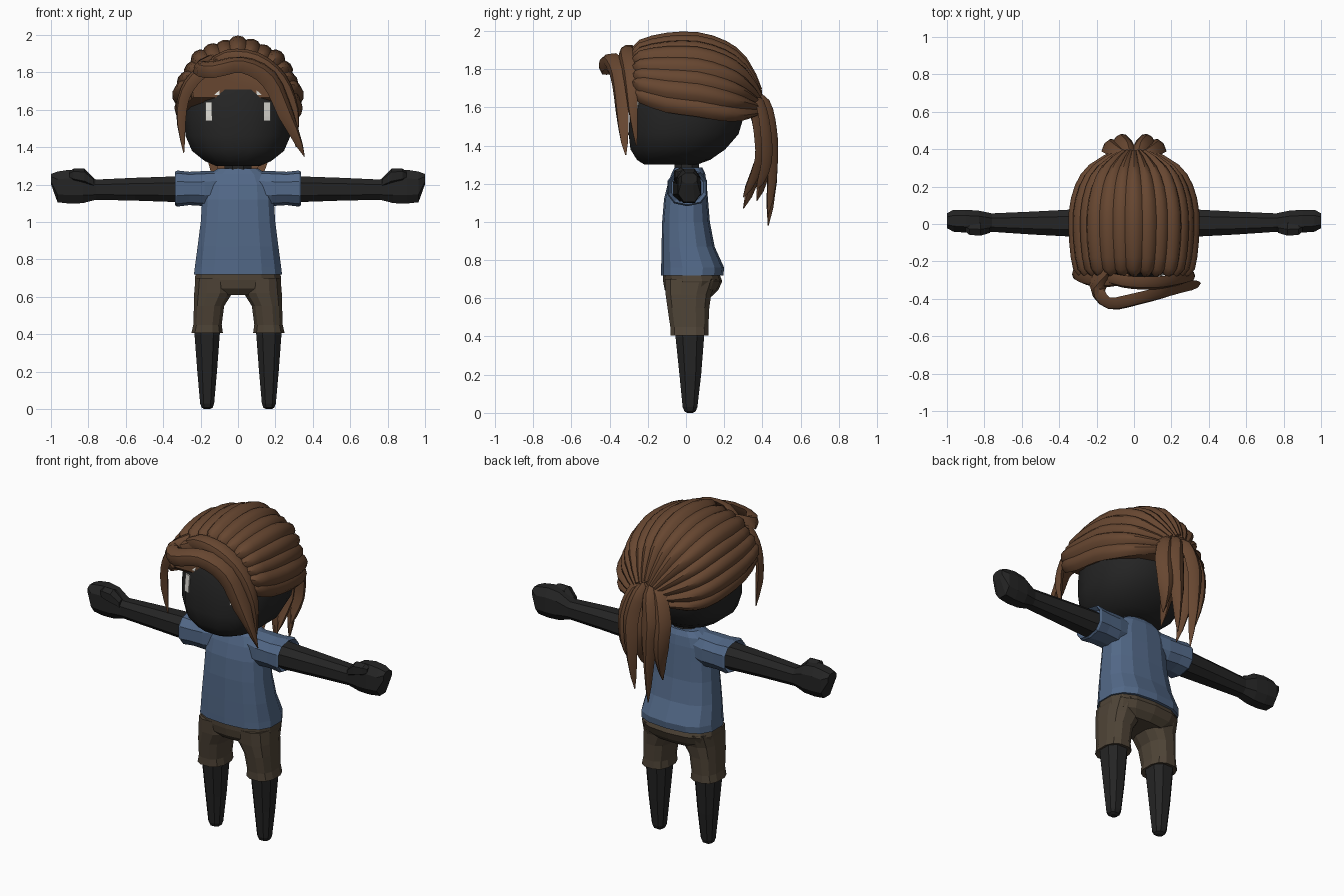
import bpy, bmesh, math
from mathutils import Vector as V
from mathutils.bvhtree import BVHTree


def material(name, *rgb):
    m = bpy.data.materials.new(name)
    m.diffuse_color = (*rgb, 1)
    return m


SKIN = material("black skin", 0.018, 0.018, 0.018)
HAIR = material("brown hair", 0.135, 0.062, 0.030)
SHIRT = material("blue cloth", 0.085, 0.140, 0.245)
SHORTS = material("olive brown cloth", 0.078, 0.058, 0.038)
WHITE = material("off white", 0.68, 0.67, 0.63)


def loft(name, rings, mat, smooth=False):
    """Skin a list of equal rings and close both ends."""
    bm = bmesh.new()
    vs = [[bm.verts.new(p) for p in r] for r in rings]
    n = len(rings[0])
    for a, b in zip(vs, vs[1:]):
        for i in range(n):
            bm.faces.new((a[i], a[(i + 1) % n], b[(i + 1) % n], b[i]))
    bm.faces.new(vs[0])
    bm.faces.new(vs[-1])
    bmesh.ops.recalc_face_normals(bm, faces=bm.faces)
    me = bpy.data.meshes.new(name)
    bm.to_mesh(me)
    bm.free()
    me.materials.append(mat)
    ob = bpy.data.objects.new(name, me)
    bpy.context.collection.objects.link(ob)
    if smooth:
        bpy.context.view_layer.objects.active = ob
        ob.select_set(True)
        bpy.ops.object.shade_smooth_by_angle(angle=math.radians(35))
        ob.select_set(False)
    return ob


def oval(n, power):
    """Unit rounded outline; a power below 1 makes it boxier."""
    for i in range(n):
        a = 2 * math.pi * (i + 0.5) / n
        c, s = math.cos(a), math.sin(a)
        yield (math.copysign(abs(c) ** power, c), math.copysign(abs(s) ** power, s))


def upright(rows, n=12, power=0.8):
    """Rows are z, x centre, x radius, front y, back y."""
    return [[V((cx + rx * u, (y0 + y1) / 2 + (y1 - y0) / 2 * v, z)) for u, v in oval(n, power)]
            for z, cx, rx, y0, y1 in rows]


def sideways(rows, s, n=8, power=0.8):
    """Rows are x, front y, back y, bottom z, top z; s picks the side."""
    return [[V((s * x, (y0 + y1) / 2 + (y1 - y0) / 2 * u, (z0 + z1) / 2 + (z1 - z0) / 2 * v))
             for u, v in oval(n, power)] for x, y0, y1, z0, z1 in rows]


# Head and neck
head = loft("head", upright([
    (1.30, 0, 0.12, -0.22, 0.06), (1.325, 0, 0.18, -0.26, 0.13), (1.38, 0, 0.25, -0.295, 0.21),
    (1.46, 0, 0.285, -0.305, 0.28), (1.56, 0, 0.295, -0.30, 0.31), (1.67, 0, 0.29, -0.285, 0.31),
    (1.76, 0, 0.26, -0.25, 0.29), (1.84, 0, 0.19, -0.19, 0.22), (1.89, 0, 0.08, -0.08, 0.10)],
    16, 0.85), SKIN, True)
loft("neck", upright([(1.22, 0, 0.085, -0.06, 0.08), (1.34, 0, 0.075, -0.07, 0.07)], 8, 1), SKIN)

# Shirt body
loft("shirt", upright([
    (0.72, 0, 0.24, -0.13, 0.195), (0.76, 0, 0.235, -0.13, 0.20), (0.87, 0, 0.22, -0.128, 0.15),
    (1.00, 0, 0.203, -0.125, 0.125), (1.12, 0, 0.195, -0.115, 0.115), (1.20, 0, 0.19, -0.095, 0.108),
    (1.255, 0, 0.16, -0.075, 0.10), (1.285, 0, 0.11, -0.06, 0.085)], 14, 0.75), SHIRT)

# Shorts seat
loft("shorts_seat", upright([
    (0.74, 0, 0.23, -0.12, 0.17), (0.69, 0, 0.235, -0.12, 0.19),
    (0.645, 0, 0.225, -0.112, 0.17), (0.61, 0, 0.17, -0.08, 0.135)], 14, 0.75), SHORTS)

for s, side in ((-1, "left"), (1, "right")):
    # Sleeve, arm, hand and thumb
    loft(side + "_sleeve", sideways([
        (0.08, -0.07, 0.09, 1.10, 1.275), (0.18, -0.09, 0.105, 1.085, 1.272),
        (0.26, -0.095, 0.11, 1.09, 1.268), (0.325, -0.10, 0.115, 1.082, 1.275),
        (0.337, -0.095, 0.11, 1.09, 1.268), (0.31, -0.08, 0.095, 1.11, 1.25)], s, 10), SHIRT)
    loft(side + "_arm", sideways([
        (0.28, -0.075, 0.085, 1.10, 1.25), (0.55, -0.06, 0.07, 1.11, 1.24),
        (0.76, -0.045, 0.06, 1.115, 1.23), (0.83, -0.05, 0.075, 1.095, 1.275),
        (0.90, -0.05, 0.08, 1.092, 1.285), (0.965, -0.045, 0.08, 1.10, 1.275),
        (1.0, -0.025, 0.06, 1.20, 1.258)], s), SKIN)
    loft(side + "_thumb", sideways([
        (0.77, -0.05, 0.01, 1.185, 1.235), (0.82, -0.067, 0.01, 1.20, 1.285),
        (0.88, -0.062, 0.01, 1.215, 1.285), (0.90, -0.045, 0.01, 1.23, 1.27)], s, 6), SKIN)
    # Shorts leg and bare leg
    loft(side + "_shorts_leg", upright([
        (0.70, s * 0.13, 0.10, -0.115, 0.165), (0.62, s * 0.132, 0.105, -0.11, 0.135),
        (0.55, s * 0.155, 0.083, -0.10, 0.125), (0.45, s * 0.163, 0.078, -0.085, 0.12),
        (0.405, s * 0.165, 0.087, -0.085, 0.122), (0.41, s * 0.165, 0.07, -0.06, 0.10)]), SHORTS)
    loft(side + "_leg", upright([
        (0.46, s * 0.165, 0.072, -0.06, 0.10), (0.40, s * 0.165, 0.072, -0.06, 0.10),
        (0.20, s * 0.165, 0.056, -0.038, 0.083), (0.03, s * 0.165, 0.04, -0.02, 0.062),
        (0.008, s * 0.165, 0.032, -0.01, 0.052), (0, s * 0.165, 0.018, 0.005, 0.037)], 8), SKIN)

# Eyes and brows: thin plates laid on the face
face = BVHTree.FromPolygons([v.co for v in head.data.vertices],
                            [p.vertices for p in head.data.polygons])


def plate(name, x, z, w, h):
    rings = []
    for k in range(5):
        if h > w:
            edge = [(x - w / 2, z - h / 2 + h * k / 4), (x + w / 2, z - h / 2 + h * k / 4)]
        else:
            edge = [(x - w / 2 + w * k / 4, z - h / 2), (x - w / 2 + w * k / 4, z + h / 2)]
        hits = [face.ray_cast(V((a, -2, b)), V((0, 1, 0)))[0] for a, b in edge]
        front = [p + V((0, -0.009, 0)) for p in hits]
        rings.append([hits[0], hits[1], front[1], front[0]])
    loft(name, rings, WHITE)


for s, side in ((-1, "left"), (1, "right")):
    plate(side + "_eye", s * 0.157, 1.59, 0.036, 0.10)
    plate(side + "_brow", s * 0.16, 1.695, 0.12, 0.03)


# Hair
CENTRE = V((0, 0.03, 1.6))


def strand(name, path, widths, thick=0.03, steps=3):
    """Ridged tapering lock along a smoothed path, facing away from the head."""
    pts = [V(p) for p in path]
    line = []
    for i in range(len(pts) - 1):
        a, b, c, d = pts[max(i - 1, 0)], pts[i], pts[i + 1], pts[min(i + 2, len(pts) - 1)]
        for k in range(steps):
            t = k / steps
            p = 0.5 * (2 * b + (c - a) * t + (2 * a - 5 * b + 4 * c - d) * t * t
                       + (3 * b - a - 3 * c + d) * t ** 3)
            line.append((p, widths[i] + (widths[i + 1] - widths[i]) * t))
    line.append((pts[-1], widths[-1]))
    rings = []
    for i, (p, w) in enumerate(line):
        tan = (line[min(i + 1, len(line) - 1)][0] - line[max(i - 1, 0)][0]).normalized()
        out = p - CENTRE
        out = (out - tan * out.dot(tan)).normalized()
        across = tan.cross(out)
        h = thick * min(1, w / 0.05)
        rings.append([p + across * w * u / 2 + out * h * v for u, v in
                      ((-1, -0.3), (-0.55, 0.6), (0, 0.9), (0.55, 0.6), (1, -0.3), (0, -0.6))])
    loft(name, rings, HAIR, True)


# Combed locks run from the hairline over the crown to the tie;
# rows are y, axis height, side radius, top radius
COMB = [(-0.265, 1.70, 0.255, 0.175), (-0.235, 1.685, 0.295, 0.235), (-0.10, 1.65, 0.315, 0.305),
        (0.06, 1.63, 0.318, 0.328), (0.20, 1.60, 0.285, 0.315), (0.30, 1.585, 0.215, 0.25),
        (0.385, 1.585, 0.07, 0.09)]


def comb_point(row, a, lift=0.0):
    y, z, rx, rz = row
    return V(((rx + lift) * math.sin(a), y, z + (rz + lift) * math.cos(a)))


LOCKS = 15
for i in range(LOCKS):
    a = math.radians(-95 + 190 * i / (LOCKS - 1))
    lift = (0.0, 0.014, 0.006)[i % 3]
    strand(f"combed_lock_{i + 1}", [comb_point(r, a, lift) for r in COMB],
           [0.055, 0.085, 0.10, 0.10, 0.09, 0.07, 0.035], 0.024, 2)

# Solid cap beneath the combed locks
loft("hair_cap", [[comb_point(r, math.radians(-102 + 204 * k / 16), -0.012) for k in range(17)]
                  for r in COMB], HAIR, True)

# Fringe: a curl sweeping across the brow, and locks framing the face
strand("sweeping_fringe", [(-0.13, -0.24, 1.87), (-0.20, -0.34, 1.83), (-0.13, -0.425, 1.82),
       (0.02, -0.40, 1.845), (0.17, -0.36, 1.77), (0.26, -0.335, 1.58), (0.355, -0.315, 1.35)],
       [0.08, 0.10, 0.10, 0.10, 0.12, 0.10, 0.005], 0.035)
strand("upper_fringe", [(-0.18, -0.27, 1.81), (-0.06, -0.31, 1.89), (0.10, -0.32, 1.875),
       (0.23, -0.30, 1.77), (0.30, -0.28, 1.60), (0.31, -0.26, 1.40)],
       [0.06, 0.09, 0.10, 0.09, 0.06, 0.005])
strand("left_fringe", [(-0.02, -0.29, 1.88), (-0.16, -0.31, 1.83), (-0.26, -0.295, 1.74),
       (-0.305, -0.27, 1.60), (-0.29, -0.26, 1.37)], [0.06, 0.09, 0.09, 0.07, 0.005])

# Ponytail locks
for s, side in ((-1, "left"), (1, "right")):
    for k, (x, y, end, w) in enumerate(((0.045, 0.43, 1.01, 0.09), (0.10, 0.40, 1.14, 0.10),
                                        (0.055, 0.36, 1.10, 0.10))):
        strand(f"{side}_ponytail_{k + 1}", [
            (s * 0.02, 0.33, 1.66), (s * x * 0.8, y - 0.02, 1.62), (s * (x + 0.02), y + 0.015, 1.48),
            (s * (x + 0.015), y + 0.02, 1.32), (s * x, y - 0.03 * k, end + 0.03 * s)],
            [0.06, w, w + 0.02, w, 0.005], 0.035)
